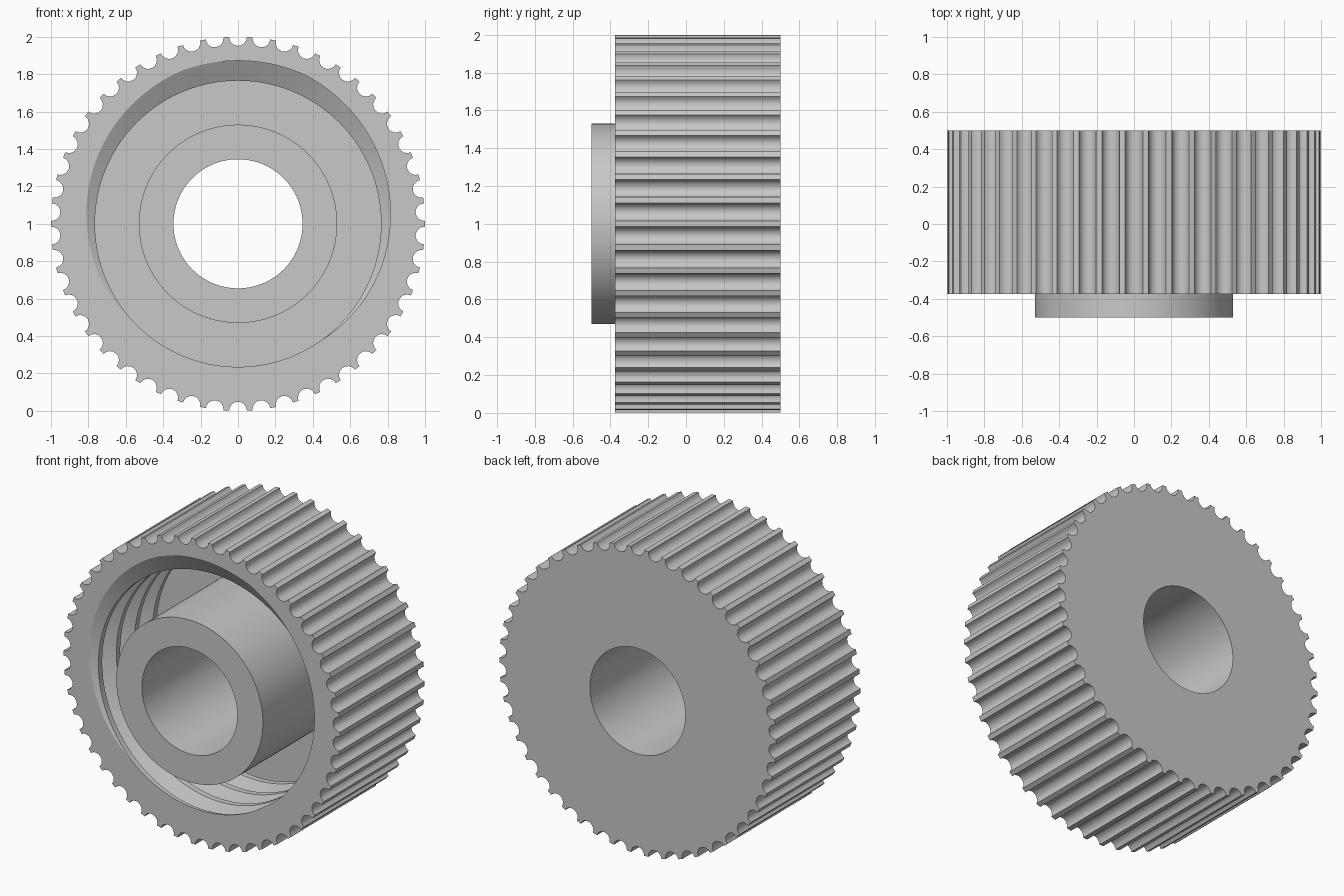
import bpy, bmesh
from math import pi, sin, cos, atan2, hypot, radians

if "Cube" in bpy.data.objects:
    bpy.data.objects.remove(bpy.data.objects["Cube"], do_unlink=True)

TEETH, SEGS = 50, 8
GROOVE_R, GROOVE_C = 0.0475, 0.999       # round tooth gap: radius, centre distance
FRONT, BACK, HUB_FRONT, FLOOR = -0.375, 0.5, -0.5, 0.25
BORE, HUB = 0.345, 0.53
CREST, ROOT, PITCH = 0.765, 0.872, 0.186  # internal thread
LAND, FLANK = 0.21, 1 / 3                 # crest land and flank, in pitches
START = radians(88)                       # where the groove centre meets the front


def thread_radius(t):
    """Radius of the threaded wall, t pitches away from a groove centre."""
    t = abs((t + 0.5) % 1 - 0.5)
    k = (0.5 - LAND / 2 - t) / FLANK
    return CREST + (ROOT - CREST) * min(1, max(0, k))


def thread_column(angle):
    """Threaded wall at one angle, from the floor to the front rim."""
    centre = FRONT - PITCH * (angle - START) / (2 * pi)
    outer = 0.5 - LAND / 2
    inner = outer - FLANK
    ts = [n + o for n in range(-3, 7) for o in (-outer, -inner, inner, outer)]
    column = []
    for t in reversed(ts):
        y = min(FLOOR, max(FRONT, centre + t * PITCH))
        column.append((thread_radius((y - centre) / PITCH), y))
    return column


def section(angle, rim):
    """Closed radial section of the whole wheel."""
    return [(rim, FRONT), (rim, BACK), (BORE, BACK), (BORE, HUB_FRONT),
            (HUB, HUB_FRONT), (HUB, FLOOR)] + thread_column(angle)


# Angles and rim radii around the toothed edge, a tooth lying on the +x axis
edge = []
for i in range(TEETH):
    middle = (i + 0.5) * 2 * pi / TEETH
    for s in range(SEGS + 1):
        phi = pi * s / SEGS
        across = -GROOVE_R * cos(phi)
        out = GROOVE_C - GROOVE_R * sin(phi)
        edge.append((middle + atan2(across, out), hypot(across, out)))
edge.append((edge[0][0] + 2 * pi, edge[0][1]))

# Sweep the section around the axis
bm = bmesh.new()
columns = [[bm.verts.new((r * cos(a), y, 1 + r * sin(a))) for r, y in section(a, rim)]
           for a, rim in edge]
for c, d in zip(columns, columns[1:]):
    for j in range(len(c)):
        k = (j + 1) % len(c)
        bm.faces.new((c[j], c[k], d[k], d[j]))
bmesh.ops.remove_doubles(bm, verts=bm.verts, dist=0.00002)
bmesh.ops.recalc_face_normals(bm, faces=bm.faces)

mesh = bpy.data.meshes.new("toothed_pulley")
bm.to_mesh(mesh)
bm.free()
pulley = bpy.data.objects.new("toothed_pulley", mesh)
bpy.context.collection.objects.link(pulley)

# Plain grey metal
grey = bpy.data.materials.new("plain grey")
grey.use_nodes = True
colour = (0.58, 0.58, 0.58, 1)
grey.diffuse_color = colour
grey.node_tree.nodes["Principled BSDF"].inputs["Base Color"].default_value = colour
mesh.materials.append(grey)

bpy.ops.object.select_all(action="DESELECT")
pulley.select_set(True)
bpy.context.view_layer.objects.active = pulley
bpy.ops.object.shade_smooth_by_angle(angle=radians(26))
